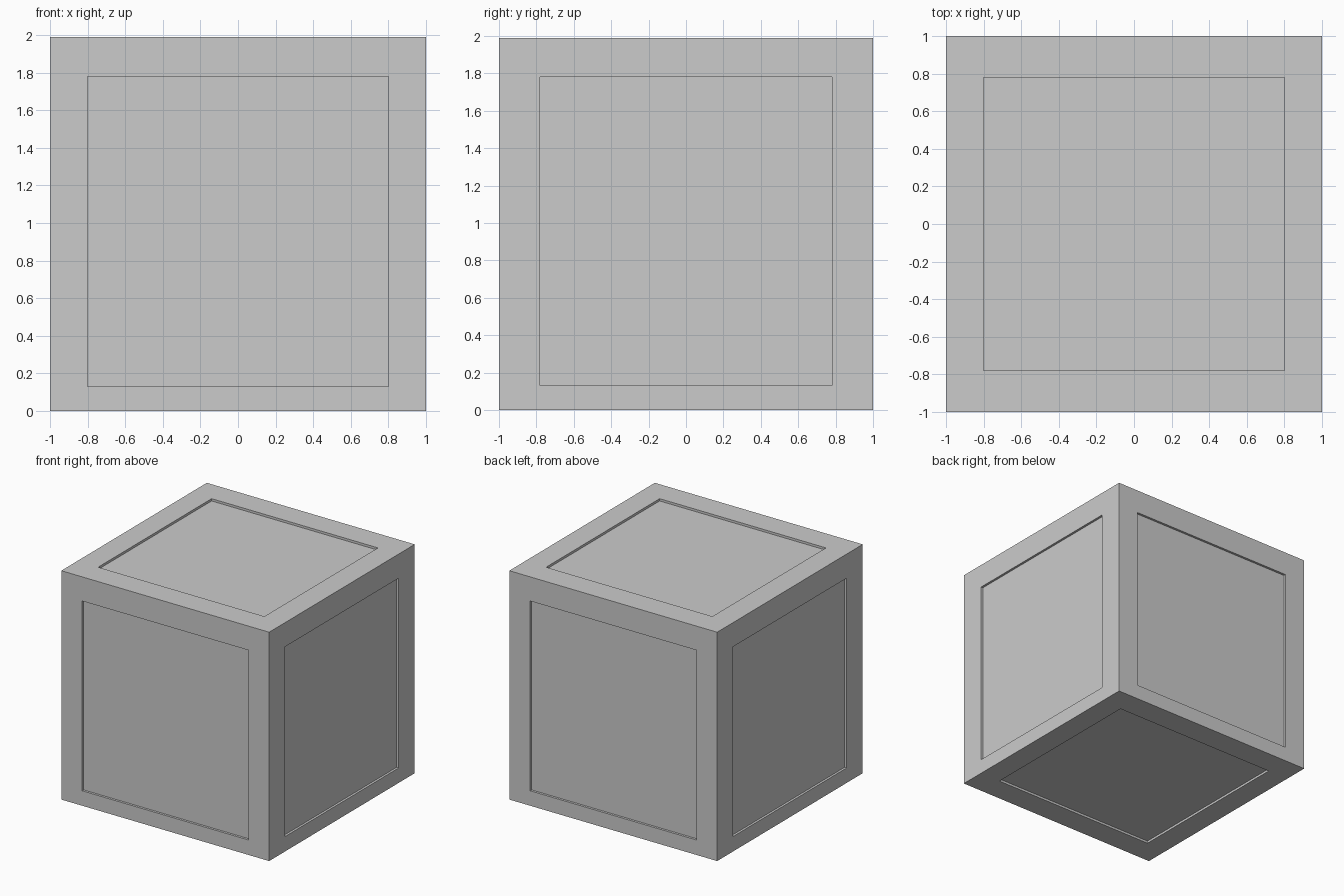
import bpy, bmesh

if "Cube" in bpy.data.objects:
    bpy.data.objects.remove(bpy.data.objects["Cube"])

# overall block extents and recessed panel limits per axis
LOW, HIGH = (-1.0, -1.0, 0.0), (1.0, 1.0, 1.99)
PANEL_LOW, PANEL_HIGH = (-0.8, -0.78, 0.13), (0.8, 0.78, 1.78)
DEPTH = 0.02

bm = bmesh.new()
bmesh.ops.create_cube(bm, size=2)
for v in bm.verts:
    for i in range(3):
        v.co[i] = LOW[i] if v.co[i] < 0 else HIGH[i]
bm.normal_update()

# each side: a flat frame around a shallow sunken panel
for face in list(bm.faces):
    n = face.normal.copy()
    axis = max(range(3), key=lambda i: abs(n[i]))
    bmesh.ops.inset_individual(bm, faces=[face], thickness=0.1)
    for v in face.verts:
        for i in range(3):
            if i != axis:
                mid = (LOW[i] + HIGH[i]) / 2
                v.co[i] = PANEL_LOW[i] if v.co[i] < mid else PANEL_HIGH[i]
    bmesh.ops.inset_individual(bm, faces=[face], thickness=0.0)
    for v in face.verts:
        v.co -= n * DEPTH

mesh = bpy.data.meshes.new("panelled_crate")
bm.to_mesh(mesh)
bm.free()
crate = bpy.data.objects.new("panelled_crate", mesh)
bpy.context.collection.objects.link(crate)
